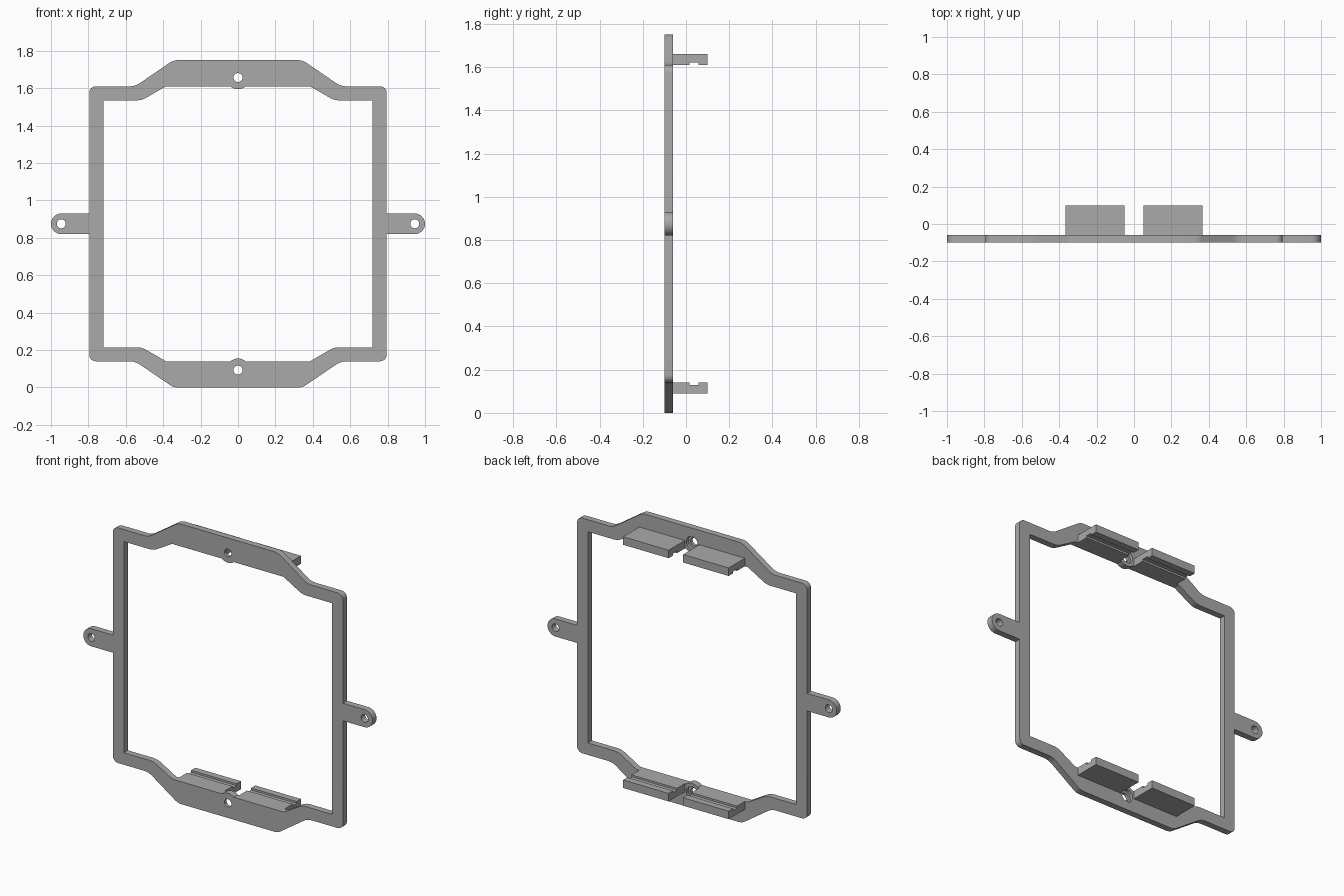
import bpy, bmesh
from math import cos, sin, pi, sqrt
from mathutils import Vector, Matrix

if "Cube" in bpy.data.objects:
    bpy.data.objects.remove(bpy.data.objects["Cube"])

MID = 0.875            # height of the horizontal symmetry line
FRONT, BACK = -0.10, -0.06

grey = bpy.data.materials.new("plain_grey")
grey.use_nodes = True
grey.diffuse_color = (0.4, 0.4, 0.4, 1)
grey.node_tree.nodes["Principled BSDF"].inputs["Base Color"].default_value = (0.4, 0.4, 0.4, 1)


def rounded(corners, steps=6):
    """Open path with (x, z, radius) corners turned into fillets."""
    pts = []
    for i, (x, z, r) in enumerate(corners):
        p = Vector((x, z))
        if not r:
            pts.append(p)
            continue
        a = (Vector(corners[i - 1][:2]) - p).normalized()
        b = (Vector(corners[i + 1][:2]) - p).normalized()
        half = a.angle(b) / 2
        centre = p + (a + b).normalized() * r / sin(half)
        start = p + a * r * cos(half) / sin(half) - centre
        end = p + b * r * cos(half) / sin(half) - centre
        sweep = start.angle_signed(end)
        for k in range(steps + 1):
            t = -sweep * k / steps
            pts.append(centre + Matrix.Rotation(t, 2) @ start)
    return pts


def four_way(quarter):
    """Mirror a quarter path, running from the top centre to the right middle."""
    lower = [Vector((p.x, 2 * MID - p.y)) for p in reversed(quarter)]
    right = quarter + lower
    loop = right + [Vector((-p.x, p.y)) for p in reversed(right)]
    return [p for i, p in enumerate(loop) if (p - loop[i - 1]).length > 1e-5]


def prism(name, outline, y0, y1):
    bm = bmesh.new()
    face = bm.faces.new([bm.verts.new((p[0], y0, p[1])) for p in outline])
    out = bmesh.ops.extrude_face_region(bm, geom=[face])["geom"]
    for v in out:
        if isinstance(v, bmesh.types.BMVert):
            v.co.y = y1
    bmesh.ops.recalc_face_normals(bm, faces=bm.faces)
    return finish(name, bm)


def finish(name, bm):
    mesh = bpy.data.meshes.new(name)
    bm.to_mesh(mesh)
    bm.free()
    ob = bpy.data.objects.new(name, mesh)
    mesh.materials.append(grey)
    bpy.context.collection.objects.link(ob)
    return ob


def disc(x, z, r, n=32):
    return [(x + r * cos(2 * pi * k / n), z + r * sin(2 * pi * k / n)) for k in range(n)]


def cut(target, name, outline, y0, y1):
    cutter = prism(name, outline, y0, y1)
    cutter.hide_render = True
    mod = target.modifiers.new(name, "BOOLEAN")
    mod.operation, mod.solver, mod.object = "DIFFERENCE", "EXACT", cutter
    bpy.context.view_layer.objects.active = target
    bpy.ops.object.modifier_apply(modifier=name)
    bpy.data.objects.remove(cutter)


# Outer outline with the rounded side ears
outer = rounded([(0, 1.75, 0), (0.345, 1.75, 0.08), (0.55, 1.61, 0.1),
                 (0.795, 1.61, 0.035), (0.795, 0.93, 0)])
outer += [Vector((0.945 + 0.055 * sin(a), MID + 0.055 * cos(a)))
          for a in [pi / 2 * k / 8 for k in range(9)]]
frame = prism("frame", four_way(outer), FRONT, BACK)

# Window with a small round boss bulging in at the top and bottom centre
boss_z, boss_r, edge = 1.657, 0.062, 1.61
reach = sqrt(boss_r ** 2 - (boss_z - edge) ** 2)
bulge = [Vector((reach * k / 6, boss_z - sqrt(boss_r ** 2 - (reach * k / 6) ** 2)))
         for k in range(7)]
inner = bulge + rounded([(0.385, edge, 0), (0.515, 1.535, 0.1),
                         (0.72, 1.535, 0), (0.72, MID, 0)])
cut(frame, "window", four_way(inner), -0.2, 0.1)

# Screw holes, with a counterbore behind the two bosses
for z in (boss_z, 2 * MID - boss_z):
    cut(frame, "boss_hole", disc(0, z, 0.024), -0.2, 0.1)
    cut(frame, "counterbore", disc(0, z, 0.04), -0.08, 0.1)
for x in (-0.945, 0.945):
    cut(frame, "ear_hole", disc(x, MID, 0.024), -0.2, 0.1)

bpy.ops.object.select_all(action="DESELECT")
frame.select_set(True)
bpy.context.view_layer.objects.active = frame
bpy.ops.object.shade_smooth_by_angle(angle=0.45)

# Grooved clip ledges behind the top and bottom bars
profile = [(BACK - 0.005, 1.61), (0.017, 1.61), (0.017, 1.622), (0.058, 1.622),
           (0.058, 1.61), (0.10, 1.61), (0.10, 1.66), (BACK - 0.005, 1.66)]
for level in ("top", "bottom"):
    for side, sx in (("left", 1), ("right", -1)):
        bm = bmesh.new()
        face = bm.faces.new([bm.verts.new((sx * 0.05, y, z if level == "top" else 2 * MID - z))
                             for y, z in profile])
        for g in bmesh.ops.extrude_face_region(bm, geom=[face])["geom"]:
            if isinstance(g, bmesh.types.BMVert):
                g.co.x = sx * 0.365
        bmesh.ops.recalc_face_normals(bm, faces=bm.faces)
        finish(f"{level}_{side}_clip", bm)
